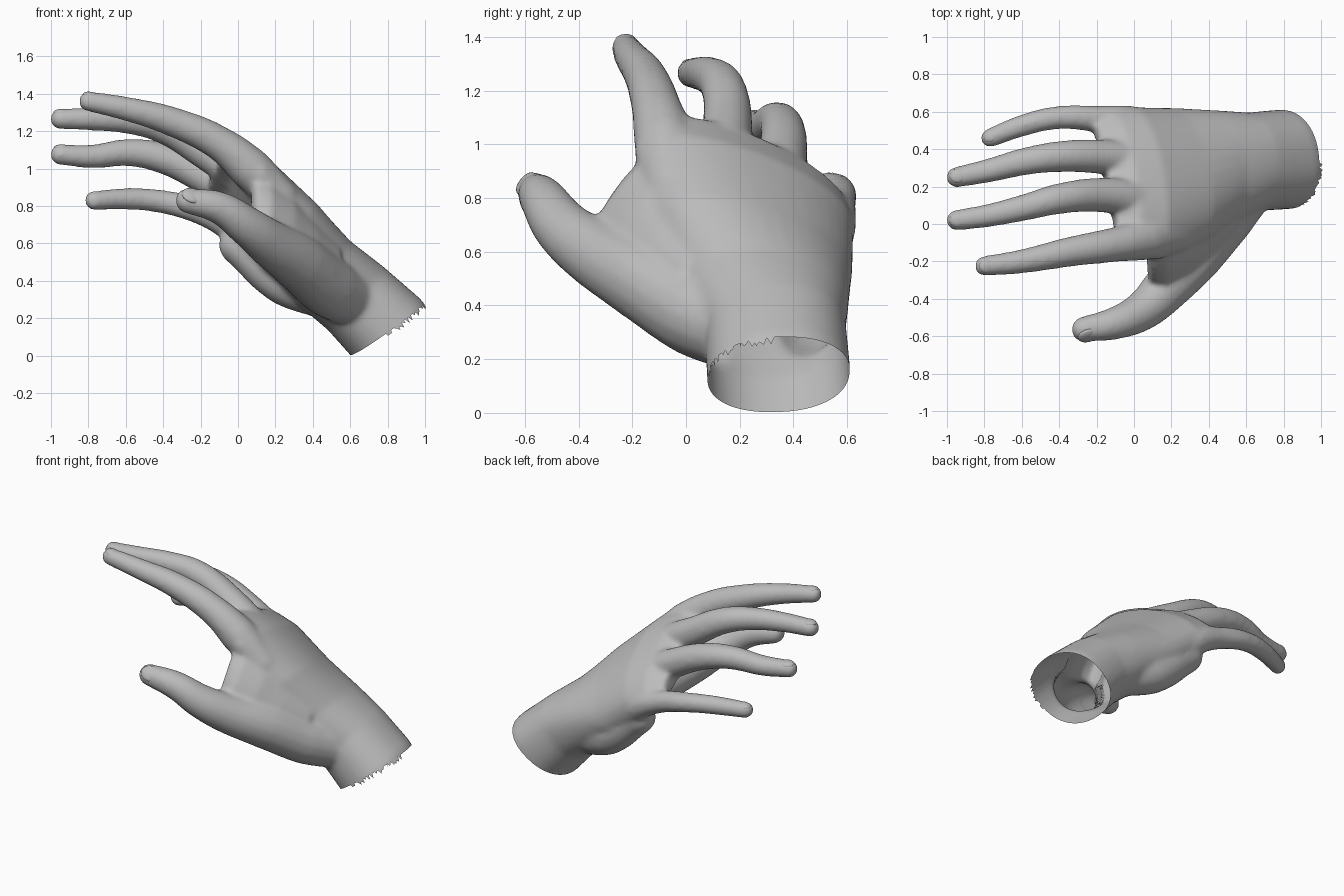
import bpy
import bmesh
import random
from math import cos, sin, tau, copysign
from mathutils import Vector, Matrix

random.seed(4)
cube = bpy.data.objects.get("Cube")
if cube:
    bpy.data.objects.remove(cube, do_unlink=True)

skin = bpy.data.materials.new("grey_skin")
skin.use_nodes = True
GREY = (0.5, 0.5, 0.5, 1)
skin.diffuse_color = GREY
skin.node_tree.nodes["Principled BSDF"].inputs["Base Color"].default_value = GREY


def add_object(name, mesh):
    obj = bpy.data.objects.new(name, mesh)
    bpy.context.scene.collection.objects.link(obj)
    return obj


def add_tube(bm, points):
    """Tapered round limb through (x, y, z, radius), with rounded ends."""
    curve = bpy.data.curves.new("limb_path", "CURVE")
    curve.dimensions = "3D"
    curve.bevel_depth = 1
    curve.bevel_resolution = 6
    curve.use_fill_caps = True
    spline = curve.splines.new("BEZIER")
    spline.bezier_points.add(len(points) - 1)
    # Thin limbs get an allowance for the softening pass
    points = [(x, y, z, r + 0.0003 / r) for x, y, z, r in points]
    for knot, (x, y, z, r) in zip(spline.bezier_points, points):
        knot.co = (x, y, z)
        knot.radius = r
        knot.handle_left_type = knot.handle_right_type = "AUTO"
    obj = add_object("limb_path", curve)
    mesh = bpy.data.meshes.new_from_object(
        obj.evaluated_get(bpy.context.evaluated_depsgraph_get()))
    bm.from_mesh(mesh)
    bpy.data.objects.remove(obj, do_unlink=True)
    bpy.data.meshes.remove(mesh)
    for x, y, z, r in (points[0], points[-1]):
        bmesh.ops.create_uvsphere(bm, u_segments=16, v_segments=12, radius=r,
                                  matrix=Matrix.Translation((x, y, z)))


def add_loft(bm, sections, sides=40):
    """Flattened body from (first edge, second edge, half thickness, arch)."""
    mids = [(Vector(a) + Vector(b)) / 2 for a, b, t, arch in sections]
    rings = []
    for i, (a, b, t, arch) in enumerate(sections):
        across = (Vector(b) - Vector(a)) / 2
        along = mids[min(i + 1, len(mids) - 1)] - mids[max(i - 1, 0)]
        up = across.cross(along).normalized() * t
        ring = []
        for k in range(sides):
            c, s = cos(tau * k / sides), sin(tau * k / sides)
            c, s = (copysign(abs(v) ** 0.9, v) for v in (c, s))
            ring.append(bm.verts.new(mids[i] + across * c + up * (s + arch * s * s)))
        rings.append(ring)
    for lower, upper in zip(rings, rings[1:]):
        for k in range(sides):
            j = (k + 1) % sides
            bm.faces.new((lower[k], lower[j], upper[j], upper[k]))
    bm.faces.new(rings[0])
    bm.faces.new(rings[-1])


# Palm and wrist, from below the cut to the finger webs
palm = [
    ((0.95, 0.08, -0.03), (0.88, 0.61, 0.0), 0.24, 0),
    ((0.83, 0.08, 0.13), (0.76, 0.61, 0.16), 0.24, 0),
    ((0.66, 0.07, 0.30), (0.60, 0.595, 0.31), 0.225, 0),
    ((0.50, -0.02, 0.46), (0.42, 0.605, 0.40), 0.215, 0.05),
    ((0.36, -0.11, 0.73), (0.17, 0.61, 0.50), 0.185, 0.15),
    ((0.13, -0.19, 0.99), (-0.03, 0.62, 0.68), 0.14, 0.3),
    ((0.02, -0.16, 1.07), (-0.13, 0.605, 0.74), 0.1, 0.45),
    ((-0.08, -0.13, 1.09), (-0.23, 0.58, 0.77), 0.06, 0.5),
]

# Flesh between thumb and index finger
web = [
    ((0.08, -0.31, 0.70), (0.08, -0.15, 0.94), 0.04, 0),
    ((0.13, -0.33, 0.66), (0.14, -0.11, 0.93), 0.07, 0),
    ((0.22, -0.27, 0.58), (0.24, -0.04, 0.85), 0.1, 0),
    ((0.33, -0.17, 0.50), (0.33, 0.03, 0.71), 0.12, 0),
    ((0.46, 0.0, 0.40), (0.42, 0.1, 0.58), 0.14, 0),
]

# Limbs run from the tip over the knuckle into the palm
fingers = {
    "index": [(-0.80, -0.225, 1.36, 0.048), (-0.60, -0.2, 1.32, 0.06),
              (-0.35, -0.15, 1.25, 0.076), (-0.10, -0.11, 1.135, 0.09),
              (0.06, -0.08, 1.005, 0.112), (0.22, -0.05, 0.84, 0.105)],
    "middle": [(-0.95, 0.02, 1.265, 0.050), (-0.78, 0.045, 1.265, 0.057),
               (-0.58, 0.09, 1.255, 0.067), (-0.40, 0.135, 1.215, 0.079),
               (-0.18, 0.155, 1.09, 0.09), (0.05, 0.13, 0.935, 0.105),
               (0.3, 0.13, 0.68, 0.1)],
    "ring": [(-0.95, 0.25, 1.075, 0.050), (-0.78, 0.285, 1.065, 0.059),
             (-0.58, 0.335, 1.085, 0.07), (-0.40, 0.36, 1.055, 0.08),
             (-0.18, 0.36, 0.955, 0.09), (0.02, 0.34, 0.83, 0.1),
             (0.22, 0.33, 0.62, 0.1)],
    "little": [(-0.77, 0.46, 0.828, 0.045), (-0.60, 0.525, 0.838, 0.053),
               (-0.42, 0.567, 0.825, 0.057), (-0.20, 0.562, 0.77, 0.066),
               (-0.03, 0.545, 0.69, 0.085), (0.14, 0.5, 0.53, 0.09)],
    "thumb": [(-0.268, -0.563, 0.828, 0.064), (-0.10, -0.53, 0.79, 0.085),
              (0.05, -0.46, 0.69, 0.105), (0.17, -0.345, 0.60, 0.125),
              (0.32, -0.17, 0.50, 0.15), (0.48, 0.04, 0.37, 0.162),
              (0.61, 0.2, 0.3, 0.15)],
}
palm_heel = [(0.0, 0.5, 0.59, 0.1), (0.25, 0.47, 0.40, 0.13), (0.45, 0.42, 0.33, 0.13)]

bm = bmesh.new()
add_loft(bm, palm)
add_loft(bm, web)
for limb in [*fingers.values(), palm_heel]:
    add_tube(bm, limb)
bmesh.ops.remove_doubles(bm, verts=bm.verts, dist=0.0001)
bmesh.ops.recalc_face_normals(bm, faces=bm.faces)
rough = bpy.data.meshes.new("hand_rough")
bm.to_mesh(rough)
bm.free()

# Fuse the parts into one soft surface
hand = add_object("hand", rough)
fuse = hand.modifiers.new("fuse", "REMESH")
fuse.mode = "VOXEL"
fuse.voxel_size = 0.014
soften = hand.modifiers.new("soften", "SMOOTH")
soften.factor = 0.5
soften.iterations = 14
fused = bpy.data.meshes.new_from_object(
    hand.evaluated_get(bpy.context.evaluated_depsgraph_get()))
hand.modifiers.clear()

# Keep only the outer skin
bm = bmesh.new()
bm.from_mesh(fused)
stack = [min(bm.verts, key=lambda v: v.co.x)]
outer = set(stack)
while stack:
    for edge in stack.pop().link_edges:
        for v in edge.verts:
            if v not in outer:
                outer.add(v)
                stack.append(v)
bmesh.ops.delete(bm, geom=[v for v in bm.verts if v not in outer], context="VERTS")

# Cut the wrist open and leave a torn edge on the thumb side
outward = Vector((0.58, 0.07, -0.81)).normalized()
bmesh.ops.bisect_plane(bm, geom=bm.verts[:] + bm.edges[:] + bm.faces[:],
                       plane_co=(0.785, 0.34, 0.135), plane_no=outward, clear_outer=True)
for v in bm.verts:
    if v.is_boundary and v.co.y < 0.33 and v.co.x > 0.78:
        v.co += outward * random.choice((0, 0, 0.015, 0.03))
bm.to_mesh(fused)
bm.free()
hand.data = fused
bpy.data.meshes.remove(rough)
fused.materials.clear()
fused.materials.append(skin)
for poly in fused.polygons:
    poly.use_smooth = True
    poly.material_index = 0

# Nails: thin domes seated on the fingertips
facing = {"index": (0, -0.1, 1), "middle": (0, 0, 1), "ring": (0, 0.15, 1),
          "little": (0, 0.3, 1), "thumb": (0, -0.75, 0.65)}
for name, path in fingers.items():
    tip, r = Vector(path[0][:3]), path[0][3]
    forward = (tip - Vector(path[1][:3])).normalized()
    side = Vector(facing[name]).cross(forward).normalized()
    up = forward.cross(side)
    frame = Matrix((forward, side, up)).transposed().to_4x4()
    place = Matrix.Translation(tip + up * (r - 0.016) - forward * r * 0.2) @ frame
    bm = bmesh.new()
    bmesh.ops.create_uvsphere(
        bm, u_segments=20, v_segments=10, radius=1,
        matrix=place @ Matrix.Diagonal((r * 0.95, r * 0.78, 0.02, 1)))
    mesh = bpy.data.meshes.new(name + "_nail")
    bm.to_mesh(mesh)
    bm.free()
    mesh.materials.append(skin)
    for poly in mesh.polygons:
        poly.use_smooth = True
    add_object(name + "_nail", mesh)
